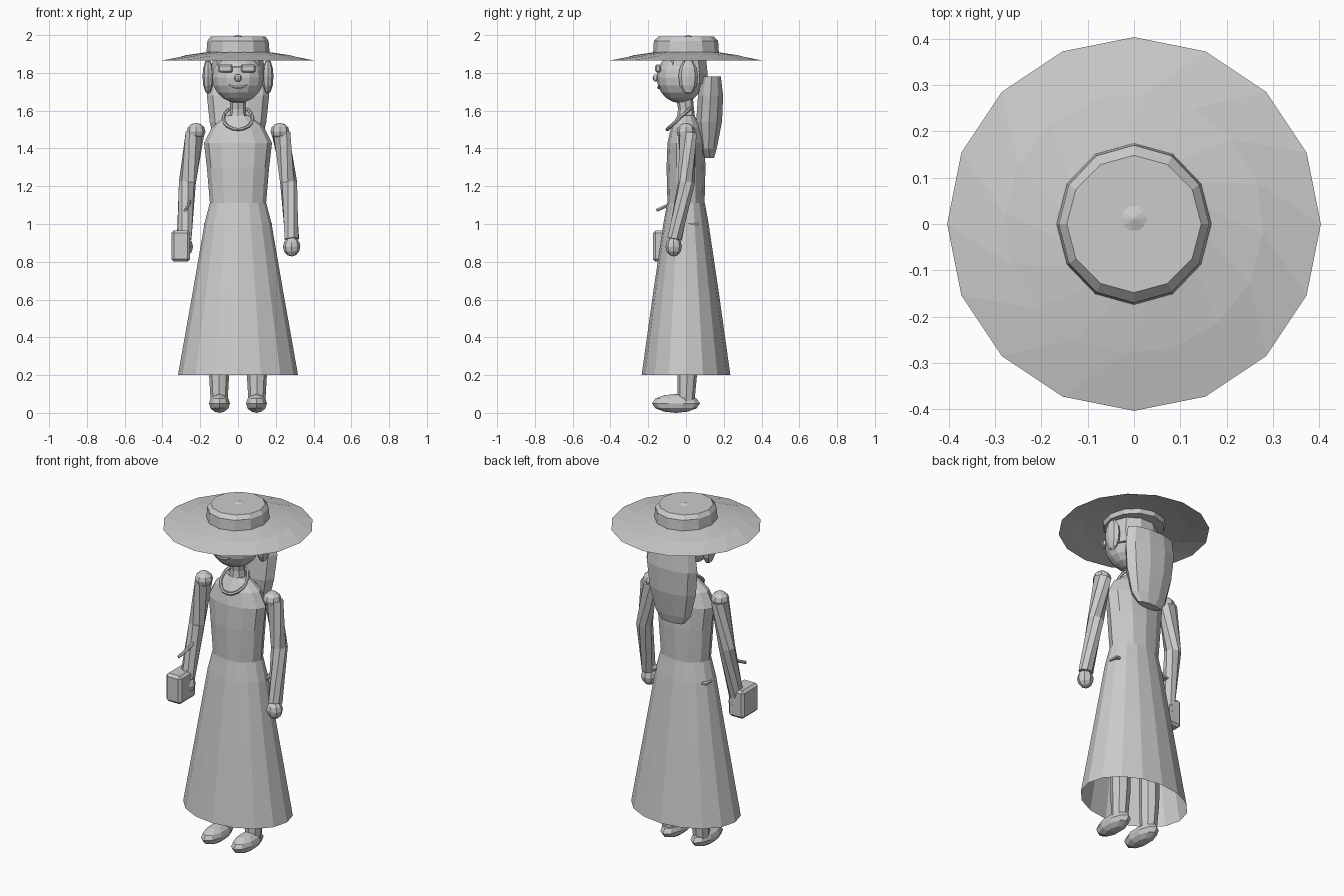
import bpy, bmesh, math
from mathutils import Vector

cube = bpy.data.objects.get("Cube")
if cube:
    bpy.data.objects.remove(cube)

GREY = bpy.data.materials.new("plain grey")
GREY.use_nodes = True
GREY.diffuse_color = (0.6, 0.6, 0.6, 1)
GREY.node_tree.nodes["Principled BSDF"].inputs["Base Color"].default_value = (0.6, 0.6, 0.6, 1)


def add(name, bm):
    bmesh.ops.recalc_face_normals(bm, faces=bm.faces)
    mesh = bpy.data.meshes.new(name)
    bm.to_mesh(mesh)
    bm.free()
    mesh.materials.append(GREY)
    ob = bpy.data.objects.new(name, mesh)
    bpy.context.collection.objects.link(ob)
    return ob


def skin(bm, rings, caps):
    for a, b in zip(rings, rings[1:]):
        n = len(a)
        for i in range(n):
            j = (i + 1) % n
            bm.faces.new((a[i], a[j], b[j], b[i]))
    if caps:
        bm.faces.new(rings[0])
        bm.faces.new(rings[-1])


def loft(name, sections, n, caps=True, twist=0.0):
    """Stack ellipses given as (centre x, centre y, z, radius x, radius y)."""
    bm = bmesh.new()
    rings = []
    for k, (cx, cy, z, rx, ry) in enumerate(sections):
        angles = [(i + k * twist) * math.tau / n for i in range(n)]
        rings.append([bm.verts.new((cx + rx * math.cos(a), cy + ry * math.sin(a), z)) for a in angles])
    skin(bm, rings, caps)
    return add(name, bm)


def tube(name, points, radii, n=8):
    """Sweep a polygon along a path of points."""
    bm = bmesh.new()
    pts = [Vector(p) for p in points]
    rings = []
    for k, p in enumerate(pts):
        d = pts[min(k + 1, len(pts) - 1)] - pts[max(k - 1, 0)]
        q = d.to_track_quat('Z', 'Y')
        rings.append([bm.verts.new(p + q @ Vector((math.cos(t), math.sin(t), 0)) * radii[k])
                      for t in [i * math.tau / n for i in range(n)]])
    skin(bm, rings, True)
    return add(name, bm)


def ball(name, centre, scale, u=10, v=6):
    bm = bmesh.new()
    bmesh.ops.create_uvsphere(bm, u_segments=u, v_segments=v, radius=1)
    for vert in bm.verts:
        vert.co = Vector(centre) + vert.co * Vector(scale)
    return add(name, bm)


def box(name, centre, size, bevel=0.0):
    bm = bmesh.new()
    bmesh.ops.create_cube(bm, size=1)
    for vert in bm.verts:
        vert.co = Vector(centre) + vert.co * Vector(size)
    if bevel:
        bmesh.ops.bevel(bm, geom=bm.edges[:], offset=bevel, segments=1, affect='EDGES')
    return add(name, bm)


# Clothing
loft("skirt", [(0, 0, 0.2, 0.318, 0.235), (0, 0, 0.65, 0.238, 0.172), (0, 0, 1.0, 0.178, 0.12),
               (0, 0, 1.11, 0.15, 0.1)], 16, caps=False)
loft("bodice", [(0, 0, 1.1, 0.148, 0.098), (0, 0, 1.3, 0.165, 0.103), (0, 0, 1.43, 0.18, 0.098),
                (0, 0, 1.51, 0.14, 0.08), (0, 0, 1.575, 0.06, 0.045)], 12)

# Neck, necklace and head
loft("neck", [(0, 0, 1.55, 0.048, 0.05), (0, 0, 1.61, 0.04, 0.042), (0, -0.01, 1.69, 0.045, 0.045)], 8)
ring = [math.tau * i / 16 for i in range(17)]
tube("necklace", [(0.078 * math.sin(a), -0.035 - 0.065 * math.cos(a), 1.56 - 0.06 * math.cos(a)) for a in ring],
     [0.009] * 17, 6)
ball("head", (0, -0.03, 1.775), (0.14, 0.125, 0.135), 14, 10)

# Face
ball("nose", (0, -0.157, 1.773), (0.019, 0.02, 0.02), 8, 6)
for x, name in ((-0.067, "right_lens"), (0.055, "left_lens")):
    box(name, (x, -0.148, 1.824), (0.078, 0.03, 0.042), 0.008)
box("glasses_bridge", (-0.006, -0.155, 1.832), (0.05, 0.008, 0.008))
tube("mouth", [(x, -0.145 + 3 * x * x, 1.722 + 6 * x * x) for x in (-0.05, -0.025, 0, 0.025, 0.05)],
     [0.003, 0.007, 0.008, 0.007, 0.003], 6)

# Hair: a long fall behind and a lock at each side
loft("back_hair", [(0, 0.125, 1.35, 0.075, 0.025), (0, 0.12, 1.4, 0.115, 0.045), (0, 0.122, 1.54, 0.15, 0.072),
                   (0, 0.13, 1.68, 0.165, 0.07), (0, 0.135, 1.78, 0.155, 0.052)], 10)
loft("hair_cap", [(0, 0.01, 1.74, 0.135, 0.105), (0, 0, 1.8, 0.145, 0.12), (0, 0, 1.89, 0.13, 0.11)], 10)

# Wide hat
loft("hat_brim", [(0, 0, 1.866, 0.403, 0.403), (0, 0, 1.893, 0.28, 0.28), (0, 0, 1.912, 0.155, 0.155)],
     16, caps=False, twist=0.8)
loft("hat_crown", [(0, 0, 1.885, 0.16, 0.165), (0, 0, 1.91, 0.167, 0.174), (0, 0, 1.97, 0.162, 0.17),
                   (0, 0, 1.992, 0.145, 0.148)], 12)
loft("hat_button", [(0, 0.012, 1.99, 0.034, 0.034), (0, 0.012, 2.0, 0.003, 0.003)], 10)

# Paired parts
for s, side in ((1, "left"), (-1, "right")):
    ball(side + "_side_hair", (s * 0.158, 0.012, 1.78), (0.03, 0.052, 0.093), 8, 6)
    ball(side + "_shoulder", (s * 0.222, 0, 1.49), (0.05, 0.05, 0.045), 8, 6)
    tube(side + "_arm", [(s * 0.228, 0.008, 1.48), (s * 0.268, 0.002, 1.22), (s * 0.285, -0.06, 0.92)],
         [0.05, 0.045, 0.04])
    ball(side + "_hand", (s * 0.284, -0.065, 0.88), (0.046, 0.043, 0.052), 8, 6)
    loft(side + "_leg", [(s * 0.1, 0, 0.06, 0.045, 0.045), (s * 0.1, 0.007, 0.22, 0.054, 0.053),
                         (s * 0.1, 0.007, 1.0, 0.06, 0.06)], 8)
    ball(side + "_shoe", (s * 0.098, -0.053, 0.05), (0.058, 0.127, 0.05), 10, 6)
    box(side + "_pocket", (s * 0.166, 0.04, 1.0), (0.03, 0.06, 0.01))

# Handbag and its strap
box("handbag", (-0.303, -0.1, 0.883), (0.1, 0.15, 0.165), 0.014)
tube("bag_strap", [(-0.28, -0.155, 1.072), (-0.262, -0.095, 1.1), (-0.255, -0.03, 1.13)], [0.009] * 3, 6)
